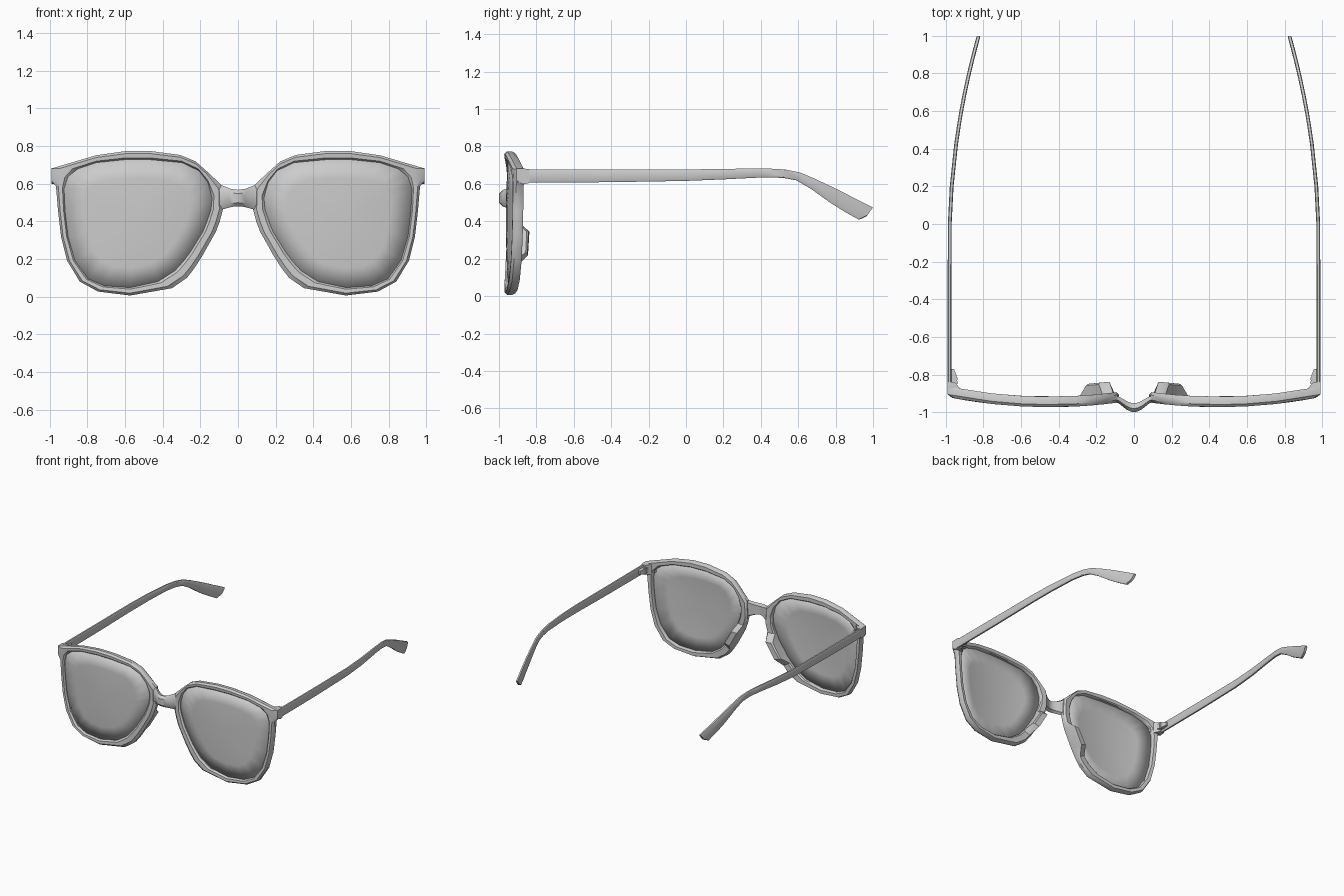
import bpy, bmesh, math
from mathutils import Vector

if "Cube" in bpy.data.objects:
    bpy.data.objects.remove(bpy.data.objects["Cube"])


def make(name, loops, closed=False, centre=None, mirror=True, angle=35, cap=True):
    """Skin a list of equal-length point loops into one object."""
    bm = bmesh.new()
    rows = [[bm.verts.new(p) for p in loop] for loop in loops]
    n = len(rows[0])
    pairs = list(zip(rows, rows[1:])) + ([(rows[-1], rows[0])] if closed else [])
    for a, b in pairs:
        for i in range(n):
            j = (i + 1) % n
            bm.faces.new((a[i], a[j], b[j], b[i]))
    if centre:
        c = bm.verts.new(centre)
        for i in range(n):
            bm.faces.new((rows[-1][i], rows[-1][(i + 1) % n], c))
    elif cap and not closed:
        bm.faces.new(rows[0])
        bm.faces.new(rows[-1])
    bmesh.ops.recalc_face_normals(bm, faces=bm.faces)
    me = bpy.data.meshes.new(name)
    bm.to_mesh(me)
    bm.free()
    ob = bpy.data.objects.new(name, me)
    bpy.context.collection.objects.link(ob)
    bpy.ops.object.select_all(action='DESELECT')
    ob.select_set(True)
    bpy.context.view_layer.objects.active = ob
    bpy.ops.object.shade_smooth_by_angle(angle=math.radians(angle))
    if mirror:
        ob.modifiers.new("Mirror", 'MIRROR')
    return ob


def front_y(x):
    return -0.972 + 0.185 * (abs(x) - 0.45) ** 2


# Rim outline: inner x, z and outer x, z
RIM = [
    (.923, .573, .966, .585), (.902, .637, .990, .615), (.849, .679, .990, .680),
    (.753, .711, .753, .750), (.600, .727, .600, .772), (.467, .727, .467, .773),
    (.297, .711, .308, .752), (.207, .668, .225, .718), (.159, .605, .160, .660),
    (.138, .525, .087, .592), (.143, .462, .080, .462), (.166, .395, .098, .395),
    (.186, .345, .117, .345), (.255, .233, .190, .215), (.292, .185, .232, .150),
    (.334, .138, .271, .100), (.424, .080, .350, .045), (.573, .048, .573, .006),
    (.711, .058, .743, .027), (.796, .095, .840, .080), (.865, .191, .907, .191),
    (.902, .318, .939, .318), (.918, .456, .955, .456)]
# Cross-section: fraction inner to outer, fraction front to back
SECTION = [(0, .25), (.2, .04), (.7, 0), (1, .25), (1, .72), (.8, 1), (.15, 1), (0, .85)]
NOSE_PAD = {12: .06, 13: .06}

# Rims, with the nose pads swelling out of the back
loops = []
for i, (ix, iz, ox, oz) in enumerate(RIM):
    loop = []
    for t, d in SECTION:
        x, z = ix + (ox - ix) * t, iz + (oz - iz) * t
        y = front_y(x) + .056 * d
        if d > .8:
            y += NOSE_PAD.get(i, 0)
        loop.append((x, y, z))
    loops.append(loop)
make("rim", loops, closed=True)

# Lenses, gently curved
cx, cz = .54, .40
loops = []
for s in (1.01, .7, .35):
    loop = []
    for ix, iz, _, _ in RIM:
        x, z = cx + (ix - cx) * s, cz + (iz - cz) * s
        loop.append((x, front_y(x) + .012 + .012 * s * s, z))
    loops.append(loop)
lens = make("lens", loops, centre=(cx, front_y(cx) + .012, cz))
sol = lens.modifiers.new("Thickness", 'SOLIDIFY')
sol.thickness = .008
sol.offset = 0

# Bridge: x, front y, back y, bottom z, top z
half = [(.115, -.944, -.905, .455, .605), (.082, -.951, -.915, .463, .589),
        (.042, -.983, -.938, .474, .573), (.02, -.995, -.948, .478, .569)]
stations = half + [(0, -.999, -.951, .479, .567)] + [(-h[0],) + h[1:] for h in half[::-1]]
loops = []
for x, f, b, lo, hi in stations:
    e = (hi - lo) * .22
    m = f + (b - f) * .4
    loops.append([(x, f, lo + e), (x, f, hi - e), (x, m, hi), (x, b, hi - .01),
                  (x, b, lo + .01), (x, m, lo)])
make("bridge", loops, mirror=False)


def slab(y, x0, x1, z0, z1):
    return [(x0, y, z0), (x1, y, z0), (x1, y, z1), (x0, y, z1)]


# End pieces joining the rims to the temples
make("end_piece", [slab(-.905, .90, .989, .613, .681), slab(-.87, .925, .99, .598, .682),
                   slab(-.838, .953, .99, .604, .679)])

# Hinges
make("hinge_plate", [slab(-.85, .935, .972, .622, .662), slab(-.80, .943, .972, .622, .662),
                     slab(-.77, .955, .972, .628, .656)])
make("hinge_barrel", [[(.945 + .010 * math.cos(a * math.pi / 4),
                        -.822 + .010 * math.sin(a * math.pi / 4), z) for a in range(8)]
                      for z in (.615, .669)])


# Temples: top y, z and bottom y, z
def temple_x(y):
    return .979 - .128 * max(0, y + .1) ** 2


TEMPLE = [(-.86, .677, -.86, .607), (-.4, .676, -.4, .609), (0, .677, 0, .616),
          (.2, .680, .2, .624), (.42, .683, .42, .635), (.53, .677, .52, .632),
          (.61, .661, .59, .619), (.69, .627, .67, .572), (.80, .575, .77, .500),
          (.90, .524, .85, .450), (.998, .475, .925, .408), (.998, .472, .966, .427)]
loops = []
for yt, zt, yb, zb in TEMPLE:
    top, bot = Vector((temple_x(yt), yt, zt)), Vector((temple_x(yb), yb, zb))
    w, loop = Vector((.010, 0, 0)), []
    for t, s in ((0, -.6), (0, .6), (.12, 1), (.88, 1), (1, .6), (1, -.6), (.88, -1), (.12, -1)):
        loop.append(top.lerp(bot, t) + w * s)
    loops.append(loop)
make("temple", loops)
